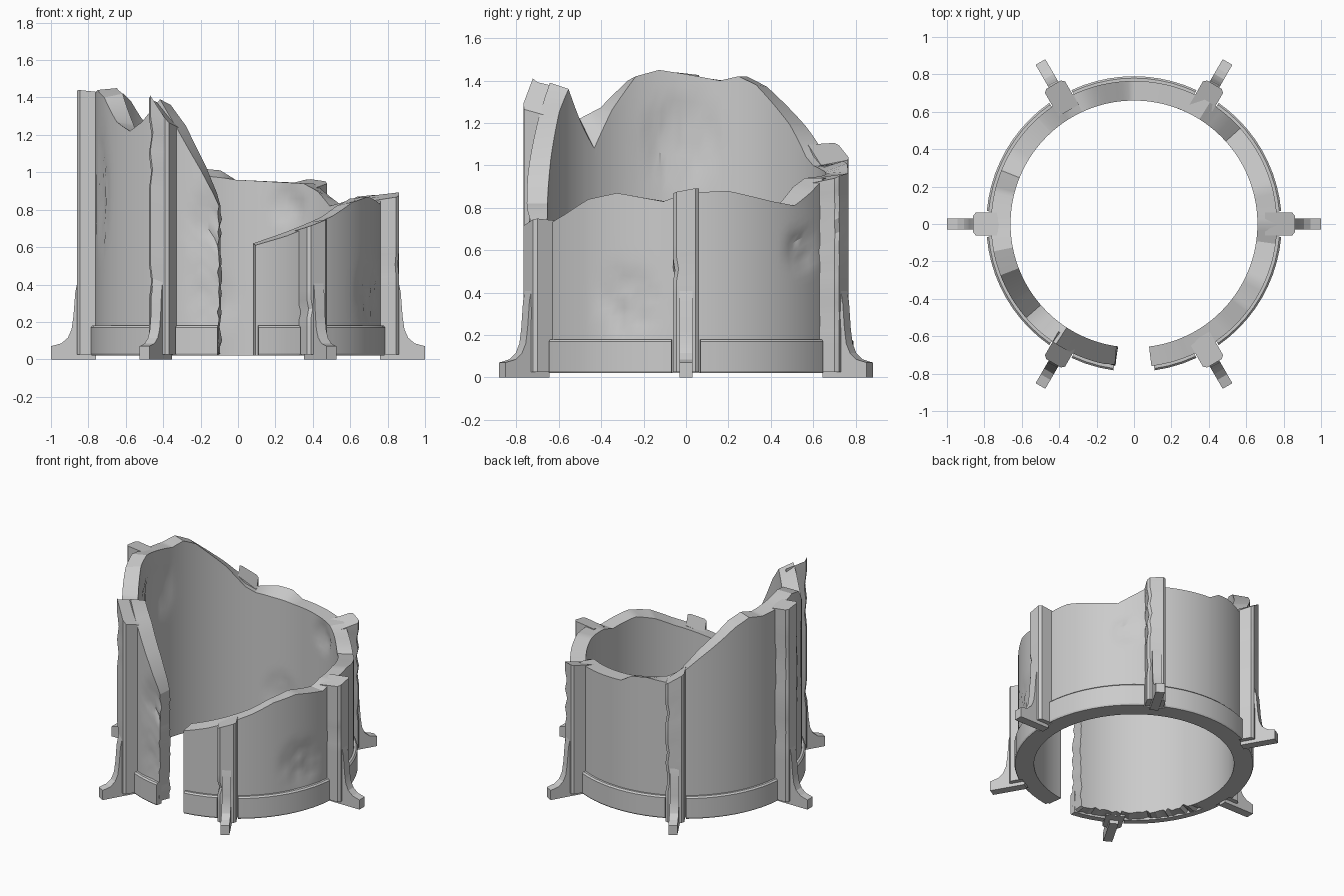
import bpy, bmesh, math, random
from math import cos, sin, radians, exp

if "Cube" in bpy.data.objects:
    bpy.data.objects.remove(bpy.data.objects["Cube"])
random.seed(4)

# broken top edge: angle, outer height, inner height (from right of the gap, counter-clockwise)
TOP = [(-83, .61, .62), (-70, .66, .67), (-60, .71, .71), (-48, .77, .76), (-37, .84, .82),
       (-25, .87, .86), (-8, .83, .83), (0, .87, .86), (15, .88, .87), (32, .83, .84),
       (42, .81, .82), (50, .87, .90), (58, .94, .94), (75, .95, .95), (91, .96, .96),
       (97, 1.01, .97), (105, 1.02, .98), (115, 1.00, 1.00), (121, 1.05, 1.04), (132, 1.18, 1.19),
       (150, 1.37, 1.38), (158, 1.42, 1.42), (166, 1.40, 1.40), (180, 1.41, 1.43),
       (191, 1.44, 1.45), (201, 1.40, 1.42), (212, 1.27, 1.26), (221, 1.22, 1.08),
       (228, 1.27, 1.19), (237, 1.39, 1.36), (245, 1.23, 1.25), (255, 1.01, 1.03), (262.7, .82, .82)]
# worn patches: angle, height, half-width (deg), half-height, depth, on outer face
DENTS = [(-22, .35, 11, .16, .02, True), (46, .6, 7, .09, .025, True), (182, 1.12, 14, .2, .025, False),
         (258, .7, 7, .16, .03, True), (257, .35, 6, .2, .02, True), (66, .82, 8, .09, .02, False),
         (198, .9, 7, .3, .015, True), (100, .3, 9, .12, .015, False)]


def top_height(a, outer=True):
    for p, q in zip(TOP, TOP[1:]):
        if a <= q[0]:
            t = max(0, (a - p[0]) / (q[0] - p[0]))
            i = 1 if outer else 2
            return p[i] + (q[i] - p[i]) * t
    return TOP[-1][1]


def finish(name, bm, angle=25):
    bmesh.ops.recalc_face_normals(bm, faces=bm.faces)
    me = bpy.data.meshes.new(name)
    bm.to_mesh(me)
    bm.free()
    ob = bpy.data.objects.new(name, me)
    bpy.context.collection.objects.link(ob)
    for o in bpy.context.selected_objects:
        o.select_set(False)
    ob.select_set(True)
    bpy.context.view_layer.objects.active = ob
    bpy.ops.object.shade_smooth_by_angle(angle=radians(angle))
    return ob


def skin(bm, loops):
    """Join closed loops of equal length by quads."""
    for a, b in zip(loops, loops[1:]):
        n = len(a)
        for i in range(n):
            bm.faces.new((a[i], a[(i + 1) % n], b[(i + 1) % n], b[i]))


# broken cylindrical wall
def wall():
    bm = bmesh.new()
    rows = 22
    angles = sorted({-83 + i * (345.7 / 138) for i in range(139)} | {p[0] for p in TOP})
    angles = [a for i, a in enumerate(angles) if i == 0 or a - angles[i - 1] > .4]
    loops = []
    for a in angles:
        cols = []
        for outer in (True, False):
            h, col = top_height(a, outer), []
            bottom = .02 + (random.uniform(0, .025) if a > 195 else 0)
            for k in range(rows + 1):
                z = bottom + (h - bottom) * k / rows
                d = 0
                for da, dz, wa, wz, depth, side in DENTS:
                    if side == outer:
                        q = ((a - da) / wa) ** 2 + ((z - dz) / wz) ** 2
                        d += depth * exp(-q ** 2) * random.uniform(.35, 1)
                r = .765 - d if outer else .66 + d
                # ragged end left of the gap
                b = a - random.uniform(0, 1.3) if a > 262 else a
                col.append(bm.verts.new((r * cos(radians(b)), r * sin(radians(b)), z)))
            cols.append(col)
        loops.append(cols[0] + cols[1][::-1])
    skin(bm, loops)
    n = 2 * rows + 2
    for L in (loops[0], loops[-1]):
        for k in range(rows):
            bm.faces.new((L[k], L[k + 1], L[n - 2 - k], L[n - 1 - k]))
    finish("broken_wall", bm)


# plinth band between two pilasters
def band(name, a0, a1):
    bm = bmesh.new()
    n = max(3, round((a1 - a0) / 5))
    loops = []
    for i in range(n + 1):
        a = radians(a0 + (a1 - a0) * i / n)
        loops.append([bm.verts.new((r * cos(a), r * sin(a), z)) for r, z in
                      ((.74, .02), (.785, .02), (.79, .03), (.79, .17), (.78, .18), (.74, .18))])
    skin(bm, loops)
    bm.faces.new(loops[0])
    bm.faces.new(loops[-1])
    finish(name, bm)


# chamfered upright with worn edges and a top that follows the break
def pilaster(name, deg):
    bm = bmesh.new()
    section = [(.70, -.062), (.845, -.062), (.86, -.045), (.86, .045), (.845, .062), (.70, .062)]
    A = radians(deg)
    loops, rows = [], 14
    for k in range(rows + 1):
        loop = []
        nick = random.uniform(.008, .016) if random.random() < .3 and 3 < k < rows else 0
        for i, (r, t) in enumerate(section):
            h = top_height(deg + math.degrees(math.atan2(t, r))) + .02 * (r - .7) / .16
            z = .025 + (h - .025) * k / rows
            if i in (1, 2) and nick:
                r, t = r - nick * .5, t + nick
            loop.append(bm.verts.new((r * cos(A) - t * sin(A), r * sin(A) + t * cos(A), z)))
        loops.append(loop)
    skin(bm, loops)
    bm.faces.new(loops[0])
    bm.faces.new(loops[-1])
    finish(name, bm)


# flared buttress foot
def foot(name, deg):
    bm = bmesh.new()
    A = radians(deg)
    profile = [(.76, 0), (1, 0), (1, .07), (.945, .085), (.91, .115), (.89, .16), (.88, .23),
               (.87, .36), (.855, .43), (.76, .43)]
    loops = [[bm.verts.new((r * cos(A) - t * sin(A), r * sin(A) + t * cos(A), z))
              for r, z in profile] for t in (-.03, .03)]
    skin(bm, loops)
    bm.faces.new(loops[0])
    bm.faces.new(loops[1])
    finish(name, bm)


wall()
for i, deg in enumerate((-60, 0, 60, 120, 180, 240)):
    pilaster(f"pilaster_{i + 1}", deg)
    foot(f"buttress_foot_{i + 1}", deg)
    if i < 5:
        band(f"plinth_band_{i + 1}", deg + 5, deg + 55)
band("plinth_band_gap_right", -82, -65)
band("plinth_band_gap_left", 245, 262)
